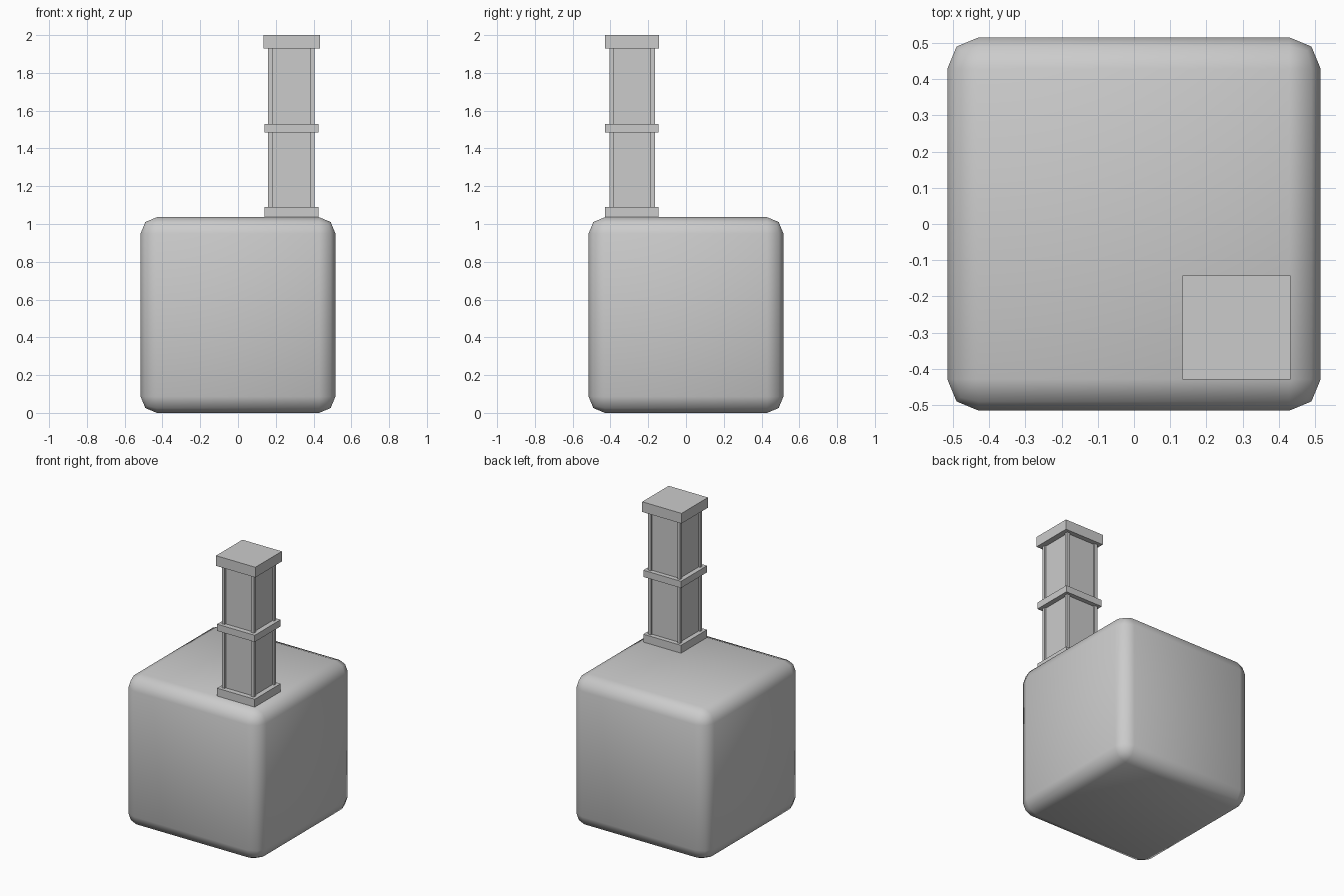
import bpy

if "Cube" in bpy.data.objects:
    bpy.data.objects.remove(bpy.data.objects["Cube"])


def box(name, x0, x1, y0, y1, z0, z1):
    """Axis-aligned box given by its limits."""
    bpy.ops.mesh.primitive_cube_add(size=1)
    ob = bpy.context.object
    ob.name = name
    for v in ob.data.vertices:
        v.co = (x0 if v.co.x < 0 else x1,
                y0 if v.co.y < 0 else y1,
                z0 if v.co.z < 0 else z1)
    return ob


# Rounded block body, smooth shaded
H = 0.516
body = box("body_block", -H, H, -H, H, 0, 1.036)
bevel = body.modifiers.new("Rounding", 'BEVEL')
bevel.width = 0.087
bevel.segments = 2
for p in body.data.polygons:
    p.use_smooth = True

# Square collars: foot, middle band and cap
box("column_foot", 0.14, 0.427, -0.428, -0.146, 1.03, 1.09)
box("column_band", 0.14, 0.427, -0.428, -0.146, 1.484, 1.53)
box("column_cap", 0.134, 0.433, -0.43, -0.143, 1.93, 2.0)

# Column core with recessed panels between four corner posts
X0, X1, Y0, Y1 = 0.160, 0.405, -0.405, -0.165
R, W = 0.012, 0.022
box("column_core", X0 + R, X1 - R, Y0 + R, Y1 - R, 1.08, 1.94)
for i, x in enumerate((X0, X1 - W)):
    for j, y in enumerate((Y0, Y1 - W)):
        box(f"corner_post_{i}{j}", x, x + W, y, y + W, 1.08, 1.94)
